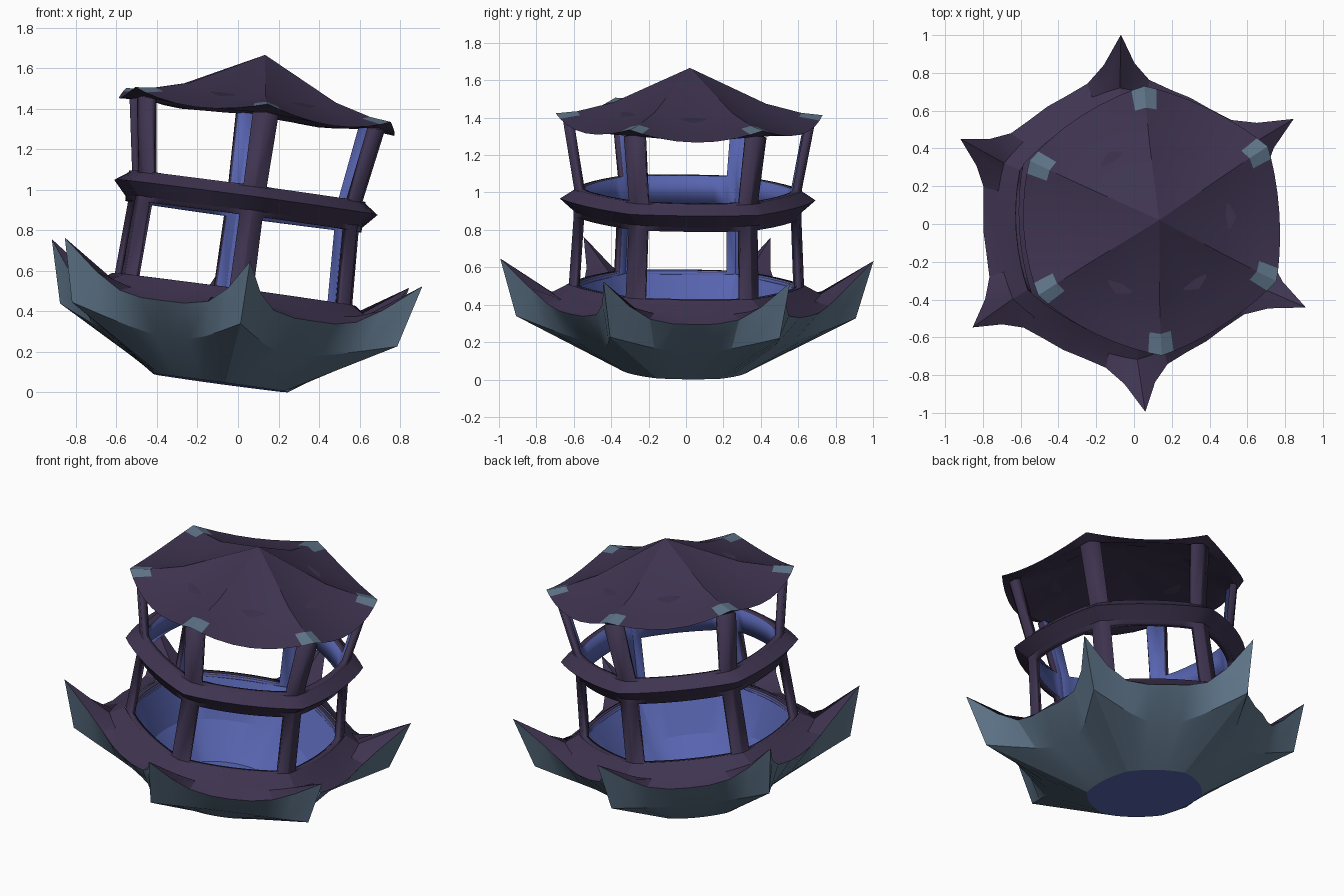
import bpy, bmesh, math
from mathutils import Matrix, Vector

if "Cube" in bpy.data.objects:
    bpy.data.objects.remove(bpy.data.objects["Cube"])

# ---- flat colours
def mat(name, col):
    m = bpy.data.materials.new(name)
    m.diffuse_color = (*col, 1)
    m.use_nodes = True
    m.node_tree.nodes["Principled BSDF"].inputs["Base Color"].default_value = m.diffuse_color
    return m

PURPLE = mat("dark_purple", (0.049, 0.034, 0.080))
SLATE = mat("slate_blue", (0.115, 0.18, 0.255))
BLUE = mat("glow_blue", (0.096, 0.128, 0.435))

# whole lantern leans to +x (and very slightly to +y)
LEAN = (Matrix.Translation((-0.085, -0.005, 0.046))
        @ Matrix.Rotation(math.radians(7.7), 4, 'Y')
        @ Matrix.Rotation(math.radians(-0.9), 4, 'X')
        @ Matrix.Diagonal((1.03, 1, 1, 1)))
START = math.radians(-86.5)                            # first corner direction
STEPS = [0, 0.09, 0.2, 0.35, 0.5, 0.65, 0.8, 0.91]     # columns along one side
N = len(STEPS) * 6


def ring_points(rc, wc, rm, wm, power=2):
    """Six-cornered ring: radius/height at the corners blend to those mid-side."""
    pts = []
    for side in range(6):
        for t in STEPS:
            k = abs(1 - 2 * t) ** power
            r, w = rm + (rc - rm) * k, wm + (wc - wm) * k
            a = START + (side + t) * math.pi / 3
            pts.append(LEAN @ Vector((r * math.cos(a), r * math.sin(a), w)))
    return pts


def loft(name, rings, mats, rule=lambda i, c: 0, keep=lambda i, c: True):
    """Skin rings listed bottom to top; rule picks the material, keep drops openings."""
    bm = bmesh.new()
    rows = [[bm.verts.new(p) for p in ring_points(*r)] for r in rings]
    for i in range(len(rows) - 1):
        for j in range(N):
            c = j % len(STEPS)
            if keep(i, c):
                n = (j + 1) % N
                f = bm.faces.new((rows[i][j], rows[i][n], rows[i + 1][n], rows[i + 1][j]))
                f.material_index = rule(i, c)
    bmesh.ops.remove_doubles(bm, verts=bm.verts, dist=1e-4)
    loose = [v for v in bm.verts if not v.link_faces]
    bmesh.ops.delete(bm, geom=loose, context='VERTS')
    me = bpy.data.meshes.new(name)
    bm.to_mesh(me)
    bm.free()
    for m in mats:
        me.materials.append(m)
    ob = bpy.data.objects.new(name, me)
    bpy.context.collection.objects.link(ob)
    bpy.ops.object.select_all(action='DESELECT')
    ob.select_set(True)
    bpy.context.view_layer.objects.active = ob
    bpy.ops.object.shade_smooth_by_angle(angle=math.radians(20))
    return ob


RIM = (1.00, 0.60, 0.745, 0.355, 4.5)

# star-shaped bowl with upturned points, blue plate underneath
loft("star_bowl", [
    (0, 0, 0, 0),
    (0.34, 0.0, 0.325, 0.0),
    (0.91, 0.29, 0.58, 0.18, 2.5),
    RIM,
], [SLATE, BLUE], rule=lambda i, c: 1 if i == 0 else 0)

# purple top of the bowl, from the rim up to the window sills
loft("bowl_deck", [
    RIM,
    (0.72, 0.42, 0.68, 0.39),
    (0.635, 0.465, 0.59, 0.465),
], [PURPLE])

# blue inside of the bowl
loft("bowl_inside", [
    (0.60, 0.466, 0.56, 0.466),
    (0.47, 0.22, 0.45, 0.22),
    (0.28, 0.04, 0.27, 0.04),
    (0, 0.03, 0, 0.03),
], [BLUE])

# window frame: posts with two storeys of openings, blue inside
frame = loft("window_frame", [
    (0.635, 0.44, 0.59, 0.44),
    (0.63, 0.465, 0.585, 0.465),
    (0.61, 0.83, 0.57, 0.83),
    (0.61, 0.98, 0.57, 0.98),
    (0.675, 1.345, 0.63, 1.32),
], [PURPLE, BLUE], keep=lambda i, c: not (i in (1, 3) and 0 < c < 7))
wall = frame.modifiers.new("thickness", 'SOLIDIFY')
wall.thickness = 0.04
wall.offset = -1
wall.material_offset = 1
wall.material_offset_rim = 0

# pointed belt between the storeys
loft("middle_belt", [
    (0.60, 0.85, 0.56, 0.84),
    (0.685, 0.925, 0.635, 0.925),
    (0.60, 0.98, 0.56, 0.98),
], [PURPLE])

# umbrella roof with six raised ridges, sagging panels and pale corner caps
loft("roof", [
    (0, 1.56, 0, 1.56),
    (0.65, 1.345, 0.61, 1.33),
    (0.715, 1.385, 0.665, 1.325),
    (0.60, 1.397, 0.57, 1.355),
    (0.41, 1.445, 0.39, 1.41),
    (0, 1.635, 0, 1.635),
], [PURPLE, SLATE], rule=lambda i, c: 1 if i == 2 and c in (0, 7) else 0)
